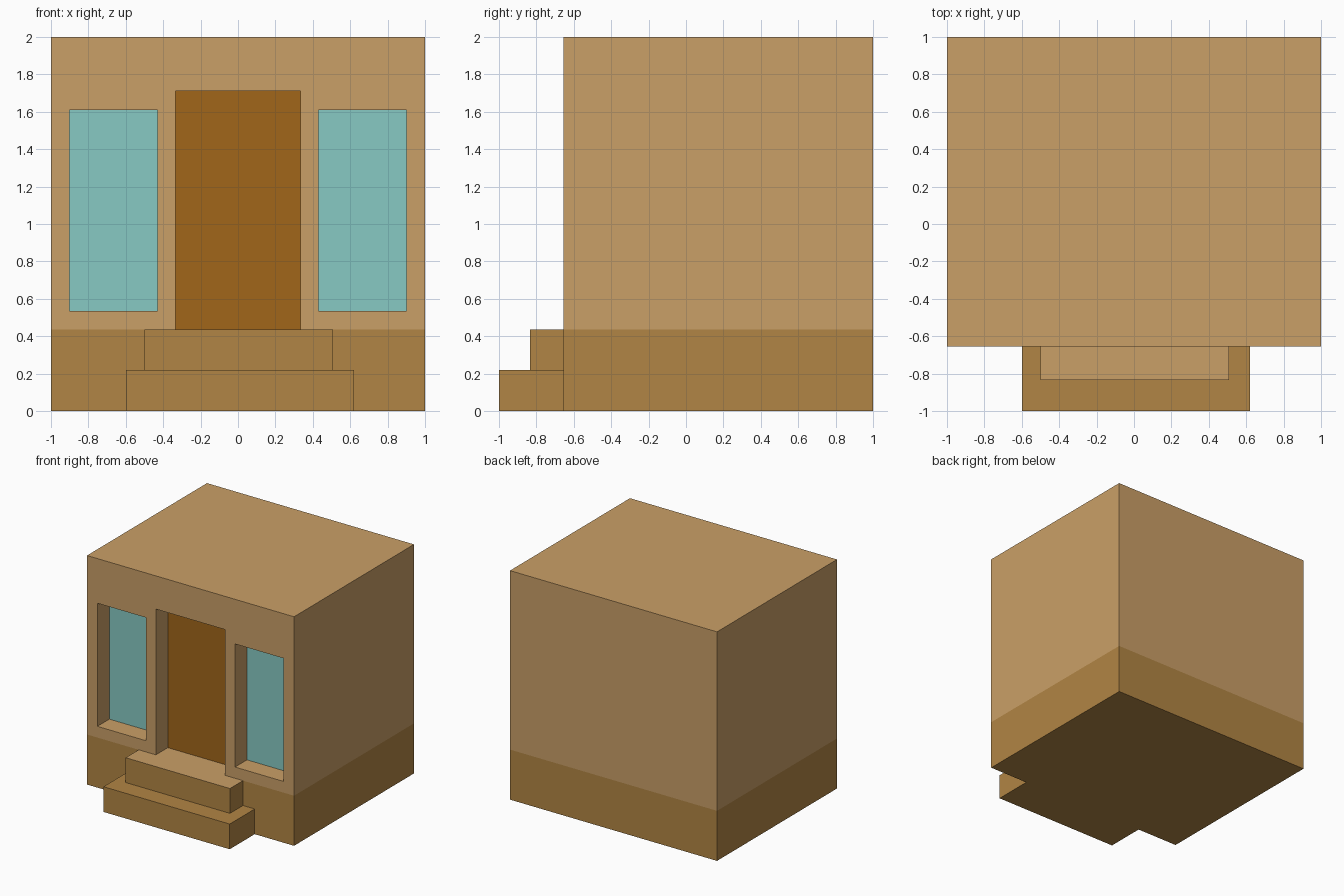
import bpy
import bmesh
from mathutils import Vector

if "Cube" in bpy.data.objects:
    bpy.data.objects.remove(bpy.data.objects["Cube"])

FRONT, BACK, INNER = -0.655, 1.0, -0.49   # wall front, wall back, recess depth
PLINTH, TOP = 0.437, 2.0
DOOR = (-0.335, 0.335, PLINTH, 1.71)      # x0, x1, z0, z1
WINDOW_R = (0.43, 0.90, 0.535, 1.61)
WINDOW_L = (-0.90, -0.43, 0.535, 1.61)
OPENINGS = (DOOR, WINDOW_R, WINDOW_L)


def material(name, r, g, b):
    mat = bpy.data.materials.new(name)
    mat.diffuse_color = [(c / 255) ** 2.2 for c in (r, g, b)] + [1]
    mat.use_nodes = True
    mat.node_tree.nodes["Principled BSDF"].inputs["Base Color"].default_value = mat.diffuse_color
    return mat


wall_mat = material("wall_tan", 201, 158, 103)
base_mat = material("base_ochre", 176, 132, 70)
door_mat = material("door_brown", 160, 102, 32)
glass_mat = material("glass_teal", 134, 201, 194)


def finish(name, bm, *mats):
    mesh = bpy.data.meshes.new(name)
    bm.to_mesh(mesh)
    bm.free()
    for mat in mats:
        mesh.materials.append(mat)
    obj = bpy.data.objects.new(name, mesh)
    bpy.context.collection.objects.link(obj)
    return obj


def box_bm(lo, hi):
    bm = bmesh.new()
    bmesh.ops.create_cube(bm, size=1)
    lo, hi = Vector(lo), Vector(hi)
    for v in bm.verts:
        v.co = (lo + hi) / 2 + v.co * (hi - lo)
    return bm


def panel(name, opening, mat):
    x0, x1, z0, z1 = opening
    bm = bmesh.new()
    corners = ((x0, z0), (x1, z0), (x1, z1), (x0, z1))
    bm.faces.new([bm.verts.new((x, INNER, z)) for x, z in corners])
    finish(name, bm, mat)


# House walls: box cut along the lines of the openings
bm = box_bm((-1, FRONT, 0), (1, BACK, TOP))
cuts = {(x, 0, (1, 0, 0)) for o in OPENINGS for x in o[:2]}
cuts |= {(0, z, (0, 0, 1)) for o in OPENINGS for z in o[2:]}
for x, z, normal in sorted(cuts):
    bmesh.ops.bisect_plane(bm, geom=bm.verts[:] + bm.edges[:] + bm.faces[:],
                           dist=1e-5, plane_co=(x, 0, z), plane_no=normal)


def in_opening(face):
    c = face.calc_center_median()
    return abs(c.y - FRONT) < 1e-4 and any(
        x0 < c.x < x1 and z0 < c.z < z1 for x0, x1, z0, z1 in OPENINGS)


# Door and window reveals running inward from the front wall
bmesh.ops.delete(bm, geom=[f for f in bm.faces if in_opening(f)], context='FACES')
rims = [e for e in bm.edges if e.is_boundary]
reveal = bmesh.ops.extrude_edge_only(bm, edges=rims)["geom"]
for v in reveal:
    if isinstance(v, bmesh.types.BMVert):
        v.co.y = INNER
bmesh.ops.recalc_face_normals(bm, faces=bm.faces[:])
for f in bm.faces:
    f.material_index = int(f.calc_center_median().z < PLINTH - 0.001)
finish("house_walls", bm, wall_mat, base_mat)

# Door and window panes
panel("door", DOOR, door_mat)
panel("window_right", WINDOW_R, glass_mat)
panel("window_left", WINDOW_L, glass_mat)

# Entrance steps: the upper tread takes the wall colour
finish("lower_step", box_bm((-0.60, -1, 0), (0.62, FRONT, 0.22)), base_mat)
bm = box_bm((-0.50, -0.835, 0.22), (0.507, FRONT, PLINTH))
for f in bm.faces:
    f.material_index = int(f.normal.z > 0.9)
finish("upper_step", bm, base_mat, wall_mat)
